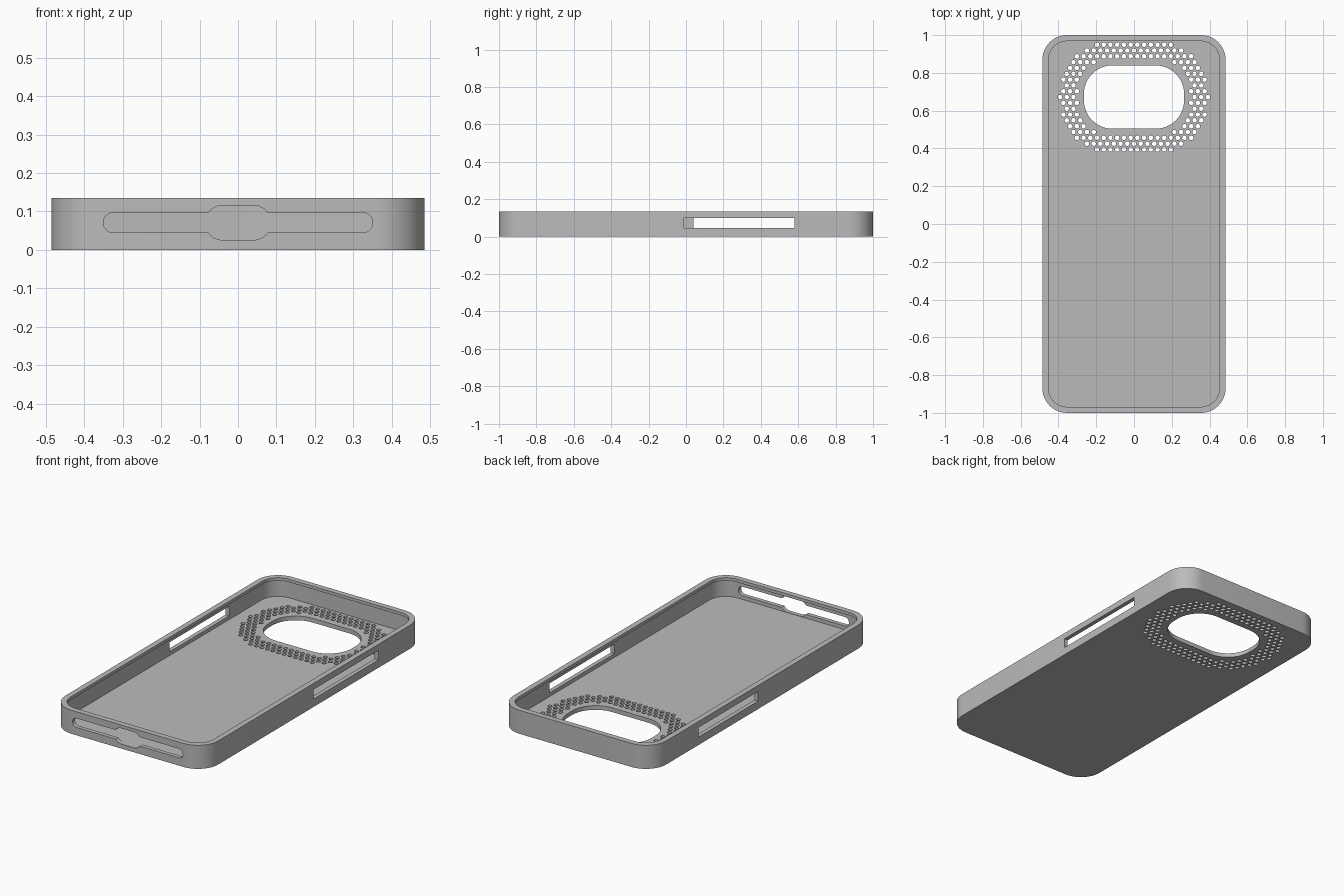
import bpy, bmesh, math
from mathutils import Matrix

old = bpy.data.objects.get("Cube")
if old:
    bpy.data.objects.remove(old, do_unlink=True)

grey = bpy.data.materials.new("matte grey")
grey.use_nodes = True
COLOUR = (0.5, 0.5, 0.5, 1)
grey.diffuse_color = COLOUR
grey.node_tree.nodes["Principled BSDF"].inputs["Base Color"].default_value = COLOUR


def rounded_rect(hx, hy, r, steps=12):
    """Outline of a rounded rectangle, counter-clockwise."""
    pts = []
    for q, (sx, sy) in enumerate([(1, 1), (-1, 1), (-1, -1), (1, -1)]):
        for i in range(steps + 1):
            a = math.pi / 2 * (q + i / steps)
            pts.append((sx * (hx - r) + r * math.cos(a), sy * (hy - r) + r * math.sin(a)))
    return pts


def add_prism(bm, pts, z0, z1, matrix=Matrix()):
    """Extrude an outline from z0 to z1."""
    low = [bm.verts.new(matrix @ Matrix.Translation((x, y, z0)).translation) for x, y in pts]
    high = [bm.verts.new(matrix @ Matrix.Translation((x, y, z1)).translation) for x, y in pts]
    bm.faces.new(low[::-1])
    bm.faces.new(high)
    for i in range(len(pts)):
        j = (i + 1) % len(pts)
        bm.faces.new((low[i], low[j], high[j], high[i]))


def finish(name, bm):
    bmesh.ops.remove_doubles(bm, verts=bm.verts, dist=1e-5)
    bmesh.ops.recalc_face_normals(bm, faces=bm.faces)
    mesh = bpy.data.meshes.new(name)
    bm.to_mesh(mesh)
    bm.free()
    mesh.materials.append(grey)
    obj = bpy.data.objects.new(name, mesh)
    bpy.context.collection.objects.link(obj)
    return obj


def prism(name, pts, z0, z1, matrix=Matrix()):
    bm = bmesh.new()
    add_prism(bm, pts, z0, z1, matrix)
    return finish(name, bm)


# Case body
FLOOR, TOP = 0.024, 0.135
case = prism("phone_case", rounded_rect(0.485, 1.0, 0.13), 0, TOP)

# Cavity, with a slightly narrower lip opening above it
cutters = [
    prism("cavity_cutter", rounded_rect(0.461, 0.976, 0.106), FLOOR, 0.118),
    prism("lip_cutter", rounded_rect(0.453, 0.968, 0.098), 0.1, 0.2),
]

# Camera opening
CAM_Y, CAM_X, CAM_H, CAM_R = 0.672, 0.265, 0.1675, 0.15
cutters.append(prism("camera_cutter", rounded_rect(CAM_X, CAM_H, CAM_R), -0.1, 0.08,
                     Matrix.Translation((0, CAM_Y, 0))))

# Ring of vent holes: a hexagonal grid kept within a band around the camera opening
PITCH, HOLE = 0.0356, 0.012
circle = rounded_rect(HOLE, HOLE, HOLE, 4)
bm = bmesh.new()
for row in range(-9, 10):
    for col in range(-12, 13):
        x = (col + 0.5 * (row % 2)) * PITCH
        y = row * PITCH * math.sqrt(3) / 2
        gap = math.hypot(max(abs(x) - CAM_X + CAM_R, 0), max(abs(y) - CAM_H + CAM_R, 0)) - CAM_R
        if 0.03 < gap < 0.128:
            add_prism(bm, circle, -0.1, 0.08, Matrix.Translation((x, CAM_Y + y, 0)))
cutters.append(finish("vent_cutter", bm))

# Side button slots
SLOT_Z = 0.0725
for side, y0, y1 in ((1, -0.01, 0.58), (-1, 0.04, 0.58)):
    w, h = (y1 - y0) / 2, 0.0275
    cutters.append(prism("button_slot_cutter", [(-0.06, -w), (0.06, -w), (0.06, w), (-0.06, w)],
                         SLOT_Z - h, SLOT_Z + h, Matrix.Translation((side * 0.48, (y0 + y1) / 2, 0))))

# Front port slot: a long slot with a taller rounded middle
upright = Matrix.Translation((0, -1, 0.071)) @ Matrix.Rotation(math.pi / 2, 4, "X")
for hx, hz in ((0.35, 0.026), (0.085, 0.045)):
    cutters.append(prism("port_cutter", rounded_rect(hx, hz, hz), -0.07, 0.07, upright))

# Cut everything out of the body
bpy.context.view_layer.objects.active = case
for cutter in cutters:
    cutter.hide_render = True
    mod = case.modifiers.new("cut", "BOOLEAN")
    mod.operation = "DIFFERENCE"
    mod.solver = "EXACT"
    mod.object = cutter
    bpy.ops.object.modifier_apply(modifier=mod.name)
    bpy.data.objects.remove(cutter, do_unlink=True)

bpy.ops.object.select_all(action="DESELECT")
case.select_set(True)
bpy.ops.object.shade_smooth_by_angle(angle=math.radians(30))
